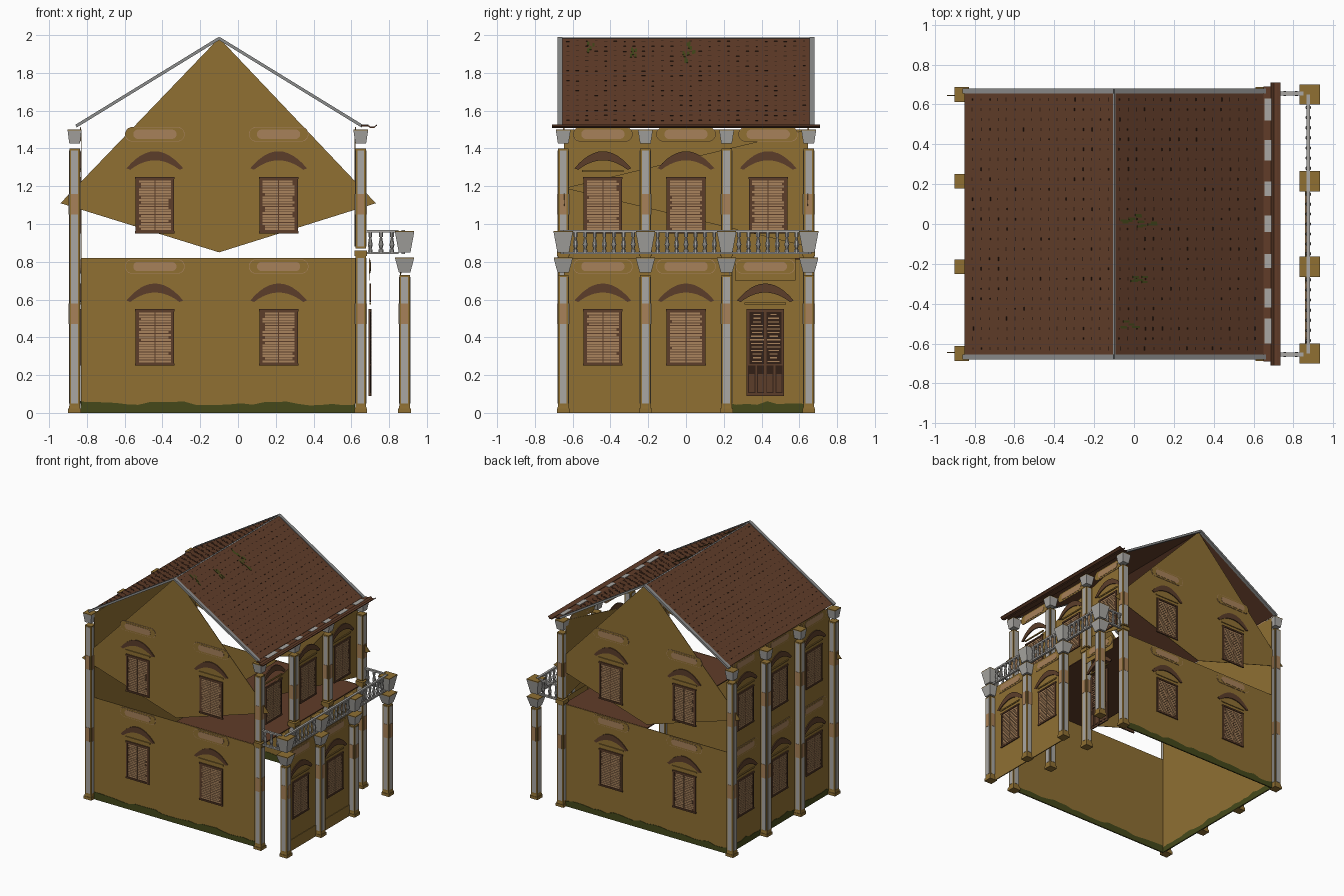
import bpy, bmesh, math, random
from mathutils import Matrix, Vector

random.seed(4)
if "Cube" in bpy.data.objects:
    bpy.data.objects.remove(bpy.data.objects["Cube"], do_unlink=True)

# Materials, given as sRGB bytes and stored linear
PALETTE = {
    "ochre_plaster": (142, 111, 54), "roof_tile": (97, 63, 45), "dark_gap": (54, 37, 28),
    "joinery_brown": (92, 64, 46), "slat_tan": (168, 131, 94), "stone_grey": (168, 166, 162),
    "bare_peach": (166, 128, 90), "moss_green": (70, 74, 32), "trim_grey": (138, 139, 138),
}
KEYS = list(PALETTE)
MATS = []
for key, rgb in PALETTE.items():
    m = bpy.data.materials.new(key)
    m.use_nodes = True
    col = tuple((c / 255) ** 2.2 for c in rgb) + (1,)
    m.diffuse_color = col
    bsdf = m.node_tree.nodes["Principled BSDF"]
    bsdf.inputs["Base Color"].default_value = col
    bsdf.inputs["Roughness"].default_value = 0.9
    MATS.append(m)
OCHRE, TILE, GAP, WOOD, SLAT, STONE, PEACH, MOSS, TRIM = range(len(KEYS))


def finish(bm, name):
    bmesh.ops.recalc_face_normals(bm, faces=bm.faces)
    me = bpy.data.meshes.new(name)
    bm.to_mesh(me)
    bm.free()
    for m in MATS:
        me.materials.append(m)
    ob = bpy.data.objects.new(name, me)
    bpy.context.collection.objects.link(ob)


def prism(bm, M, pts, d0, d1, mat):
    """Outline in (u, z), extruded along the outward axis from d0 to d1."""
    a = [bm.verts.new(M @ Vector((u, d0, z))) for u, z in pts]
    b = [bm.verts.new(M @ Vector((u, d1, z))) for u, z in pts]
    n = len(pts)
    faces = [bm.faces.new(a), bm.faces.new(b[::-1])]
    faces += [bm.faces.new((a[i], a[(i + 1) % n], b[(i + 1) % n], b[i])) for i in range(n)]
    for f in faces:
        f.material_index = mat


def rect(bm, M, u0, u1, z0, z1, d0, d1, mat):
    prism(bm, M, [(u0, z0), (u1, z0), (u1, z1), (u0, z1)], d0, d1, mat)


def frustum(bm, x, y, z0, z1, w0, w1, mat, sides=4):
    res = bmesh.ops.create_cone(
        bm, cap_ends=True, segments=sides, radius1=w0 / 2 / math.cos(math.pi / sides),
        radius2=w1 / 2 / math.cos(math.pi / sides), depth=z1 - z0,
        matrix=Matrix.Translation((x, y, (z0 + z1) / 2)) @ Matrix.Rotation(math.pi / sides, 4, 'Z'))
    for f in {f for v in res["verts"] for f in v.link_faces}:
        f.material_index = mat


def frame(u, n, origin):
    """Wall frame: u along the wall, n outward, z up."""
    M = Matrix((u, n, (0, 0, 1))).transposed().to_4x4()
    M.translation = origin
    return M


FRONT = frame((1, 0, 0), (0, -1, 0), (0, -0.645, 0))
BACK = frame((1, 0, 0), (0, 1, 0), (0, 0.645, 0))
RIGHT = frame((0, 1, 0), (1, 0, 0), (0.62, 0, 0))
DOOR = frame((0, 1, 0), (1, 0, 0), (0.695, 0, 0))
PORCH = frame((0, 1, 0), (1, 0, 0), (0.86, 0, 0))
LEFT = frame((0, 1, 0), (-1, 0, 0), (-0.83, 0, 0))
T = 0.002


# Walls
def moss(bm, M, u0, u1):
    n = 24
    top = [(u1 + (u0 - u1) * i / n, 0.05 + random.uniform(-0.012, 0.012)) for i in range(n + 1)]
    prism(bm, M, [(u0, 0), (u1, 0)] + top, -T - 0.003, T + 0.003, MOSS)


for name, M in (("front", FRONT), ("back", BACK)):
    bm = bmesh.new()
    rect(bm, M, -0.83, 0.62, 0, 0.82, -T, T, OCHRE)
    moss(bm, M, -0.83, 0.62)
    finish(bm, name + "_lower_wall")
    bm = bmesh.new()
    prism(bm, M, [(-0.1, 0.85), (0.73, 1.11), (-0.1, 1.985), (-0.94, 1.11)], -T, T, OCHRE)
    finish(bm, name + "_gable_wall")

bm = bmesh.new()
rect(bm, LEFT, -0.645, 0.645, 0, 1.5, -T, T, OCHRE)
moss(bm, LEFT, -0.645, 0.645)
finish(bm, "rear_long_wall")

bm = bmesh.new()
rect(bm, PORCH, -0.645, 0.23, 0, 0.82, -T, T, OCHRE)
rect(bm, PORCH, -0.63, 0.23, 0, 0.09, T, 0.006, OCHRE)
finish(bm, "porch_lower_wall")
bm = bmesh.new()
prism(bm, RIGHT, [(-0.645, 1.19), (0.645, 0.88), (0.645, 1.5)], -T, T, OCHRE)
finish(bm, "porch_upper_wall")

# Upper floor
bm = bmesh.new()
rect(bm, Matrix(), -0.1, 0.64, 0.812, 0.82, -0.64, 0.64, TILE)
finish(bm, "upper_floor")


# Window openings and ornament
def arch(bm, M, u, z, half, rise, thick, d, mat):
    def arc(h, r, base):
        return [(u + h * (i / 6 - 1), base + r * (1 - (i / 6 - 1) ** 2)) for i in range(13)]
    prism(bm, M, arc(half, rise, z) + arc(half * 0.87, rise - thick * 0.7, z - 0.008)[::-1], 0, d, mat)


def pill(bm, M, u, z, w, h, d, mat):
    """Plaque with half-round ends."""
    pts = []
    for k in range(16):
        a = 2 * math.pi * (k + 0.5) / 16
        pts.append((u + math.copysign(w - h, math.cos(a)) + h * math.cos(a), z + h * math.sin(a)))
    prism(bm, M, pts, 0, d, mat)


def ornament(bm, M, u, z):
    """Arched hood, ledge and plaque above an opening whose sill is z."""
    arch(bm, M, u, z + 0.345, 0.15, 0.09, 0.057, 0.009, WOOD)
    rect(bm, M, u - 0.11, u + 0.11, z + 0.325, z + 0.335, 0, 0.009, OCHRE)
    pill(bm, M, u, z + 0.525, 0.158, 0.039, 0.005, SLAT)
    pill(bm, M, u, z + 0.525, 0.155, 0.036, 0.006, OCHRE)
    pill(bm, M, u, z + 0.525, 0.115, 0.025, 0.008, PEACH)


def window(name, M, u, z):
    bm = bmesh.new()
    rect(bm, M, u - 0.1, u + 0.1, z, z + 0.3, 0, 0.006, WOOD)
    n = 19
    for side in (-1, 1):
        c = u + side * 0.044
        for i in range(n):
            z0 = z + 0.018 + i * 0.266 / n
            trim = random.choice((0, 0, 0, 0.012))
            rect(bm, M, c - 0.041 + trim * (side < 0), c + 0.041 - trim * (side > 0),
                 z0, z0 + 0.0105, 0.006, 0.008, SLAT)
    for e in (-1, 1):
        rect(bm, M, u + e * 0.095 - 0.007, u + e * 0.095 + 0.007, z, z + 0.3, 0, 0.01, WOOD)
    for z0 in (z, z + 0.288):
        rect(bm, M, u - 0.105, u + 0.105, z0, z0 + 0.012, 0, 0.011, WOOD)
    ornament(bm, M, u, z)
    finish(bm, name)


BAYS = (-0.44, 0, 0.435)
SIDES = (-0.44, 0.215)
for name, M, spots, z in (
        ("front_lower", FRONT, SIDES, 0.25), ("front_upper", FRONT, SIDES, 0.95),
        ("back_lower", BACK, SIDES, 0.25), ("back_upper", BACK, SIDES, 0.95),
        ("rear_long_lower", LEFT, BAYS, 0.25), ("rear_long_upper", LEFT, BAYS, 0.95),
        ("porch_lower", PORCH, BAYS[:2], 0.25), ("porch_upper", RIGHT, BAYS, 0.95)):
    for i, u in enumerate(spots):
        window(f"{name}_window_{i + 1}", M, u, z)

# Entrance door, set back behind the porch wall
bm = bmesh.new()
u = 0.42
rect(bm, DOOR, u - 0.16, u + 0.16, 0.7, 0.82, -T, 0, OCHRE)
rect(bm, DOOR, u - 0.1, u + 0.1, 0.09, 0.55, -0.004, 0.006, WOOD)
rect(bm, DOOR, u - 0.085, u + 0.085, 0.26, 0.535, 0.006, 0.009, GAP)
for i in range(14):
    z0 = 0.27 + i * 0.019
    for c in (u - 0.044, u + 0.044):
        w = random.uniform(0.015, 0.037)
        rect(bm, DOOR, c - w, c + w, z0, z0 + 0.006, 0.009, 0.011, SLAT)
rect(bm, DOOR, u - 0.006, u + 0.006, 0.09, 0.55, 0.006, 0.013, WOOD)
for i in range(4):
    c = u - 0.072 + i * 0.048
    rect(bm, DOOR, c - 0.019, c + 0.019, 0.105, 0.25, 0.006, 0.008, GAP)
    rect(bm, DOOR, c - 0.014, c + 0.014, 0.11, 0.205, 0.008, 0.01, WOOD)
ornament(bm, DOOR, u, 0.25)
finish(bm, "entrance_door")


# Columns
def shaft(bm, x, y, z0, z1, patches):
    frustum(bm, x, y, z0, z1, 0.056, 0.056, OCHRE)
    for k in range(4):
        R = Matrix.Translation((x, y, 0)) @ Matrix.Rotation(k * math.pi / 2, 4, 'Z')
        rect(bm, R, -0.018, 0.018, z0 + 0.01, z1 - 0.01, 0.027, 0.03, STONE)
        for p in patches:
            rect(bm, R, -0.018, 0.018, p, p + 0.11, 0.029, 0.032, PEACH)


def base(bm, x, y):
    frustum(bm, x, y, 0, 0.022, 0.068, 0.068, OCHRE)
    frustum(bm, x, y, 0.022, 0.04, 0.06, 0.056, OCHRE)


def capital(bm, x, y, z, h, w0, w1):
    frustum(bm, x, y, z, z + h, w0, w1, STONE)
    frustum(bm, x, y, z + h, z + h + 0.006, w1, w1, OCHRE)


ROWS = (-0.65, -0.215, 0.215, 0.65)
for i, y in enumerate(ROWS):
    bm = bmesh.new()
    base(bm, -0.865, y)
    shaft(bm, -0.865, y, 0.04, 1.4, (0.47, 1.05))
    capital(bm, -0.865, y, 1.425, 0.07, 0.056, 0.074)
    finish(bm, f"rear_column_{i + 1}")
    bm = bmesh.new()
    base(bm, 0.65, y)
    shaft(bm, 0.65, y, 0.04, 0.83, (0.47,))
    frustum(bm, 0.65, y, 0.83, 0.86, 0.068, 0.068, OCHRE)
    shaft(bm, 0.65, y, 0.87, 1.4, (1.05,))
    capital(bm, 0.65, y, 1.425, 0.07, 0.056, 0.078)
    finish(bm, f"facade_column_{i + 1}")
    bm = bmesh.new()
    base(bm, 0.882, y)
    shaft(bm, 0.882, y, 0.04, 0.73, (0.47,))
    capital(bm, 0.882, y, 0.742, 0.075, 0.06, 0.1)
    finish(bm, f"porch_column_{i + 1}")
    bm = bmesh.new()
    capital(bm, 0.882, y, 0.85, 0.107, 0.062, 0.102)
    finish(bm, f"balcony_post_{i + 1}")


# Balustrade
def baluster(bm, x, y):
    for z0, z1, w0, w1 in ((0.85, 0.865, 0.024, 0.024), (0.865, 0.89, 0.014, 0.026),
                           (0.89, 0.93, 0.026, 0.012), (0.93, 0.955, 0.02, 0.02)):
        frustum(bm, x, y, z0, z1, w0, w1, STONE, 8)


bm = bmesh.new()
for a, b in zip(ROWS, ROWS[1:]):
    for i in range(7):
        baluster(bm, 0.875, a + 0.065 + (b - a - 0.13) * i / 6)
for y in (-0.655, 0.655):
    for x in (0.7, 0.757, 0.815):
        baluster(bm, x, y)
for z in (0.84, 0.955):
    rect(bm, Matrix(), 0.866, 0.884, z, z + 0.013, -0.65, 0.65, STONE)
    for y in (-0.655, 0.655):
        rect(bm, Matrix(), 0.67, 0.85, z, z + 0.013, y - 0.009, y + 0.009, STONE)
finish(bm, "balcony_balustrade")

# Roof slopes with tile gaps, moss and edge trim; local u runs down the slope
length = math.hypot(0.75, 0.46)
for name, s in (("porch", 1), ("rear", -1)):
    down = Vector((s * 0.75, 0, -0.46)).normalized()
    up = Vector((s * 0.46, 0, 0.75)).normalized()
    M = Matrix((down, (0, 1, 0), up)).transposed().to_4x4()
    M.translation = (-0.1, 0, 1.985)
    bm = bmesh.new()
    rect(bm, M, 0, length, -0.006, 0, -0.67, 0.67, TILE)
    for i in range(26):
        y = -0.625 + i * 0.05
        for j in range(17):
            u = 0.03 + j * 0.05 + random.uniform(-0.004, 0.004)
            w = random.uniform(0.004, 0.01)
            rect(bm, M, u, u + 0.006, 0, 0.001, y - w, y + w, GAP)
    for y, u in ((0.02, 0.03), (0.0, 0.12), (-0.5, 0.03), (-0.28, 0.08)) if s > 0 else ():
        for k in range(7):
            v, w = y + random.uniform(-0.025, 0.02), u + random.uniform(0, 0.1)
            rect(bm, M, w, w + 0.035, 0, 0.002, v, v + 0.01, MOSS)
    finish(bm, name + "_roof_slope")
    bm = bmesh.new()
    for y in (-0.668, 0.668):
        rect(bm, M, 0, length + 0.01, -0.01, 0.006, y - 0.013, y + 0.013, TRIM)
    rect(bm, M, 0, 0.006, 0, 0.003, -0.66, 0.66, TRIM)
    finish(bm, name + "_roof_trim")

# Eave gutter on the porch side
bm = bmesh.new()
rect(bm, Matrix(), 0.65, 0.69, 1.515, 1.523, -0.69, 0.69, TILE)
prism(bm, Matrix(), [(0.685, 1.518), (0.7, 1.508), (0.72, 1.508), (0.735, 1.52), (0.735, 1.526),
                     (0.718, 1.515), (0.702, 1.515), (0.688, 1.526)], -0.71, 0.71, TILE)
for y in (-0.6, -0.42, -0.22, -0.04, 0.14, 0.32, 0.52):
    rect(bm, Matrix(), 0.655, 0.69, 1.523, 1.526, y, y + random.uniform(0.06, 0.13), STONE)
finish(bm, "eave_gutter")
